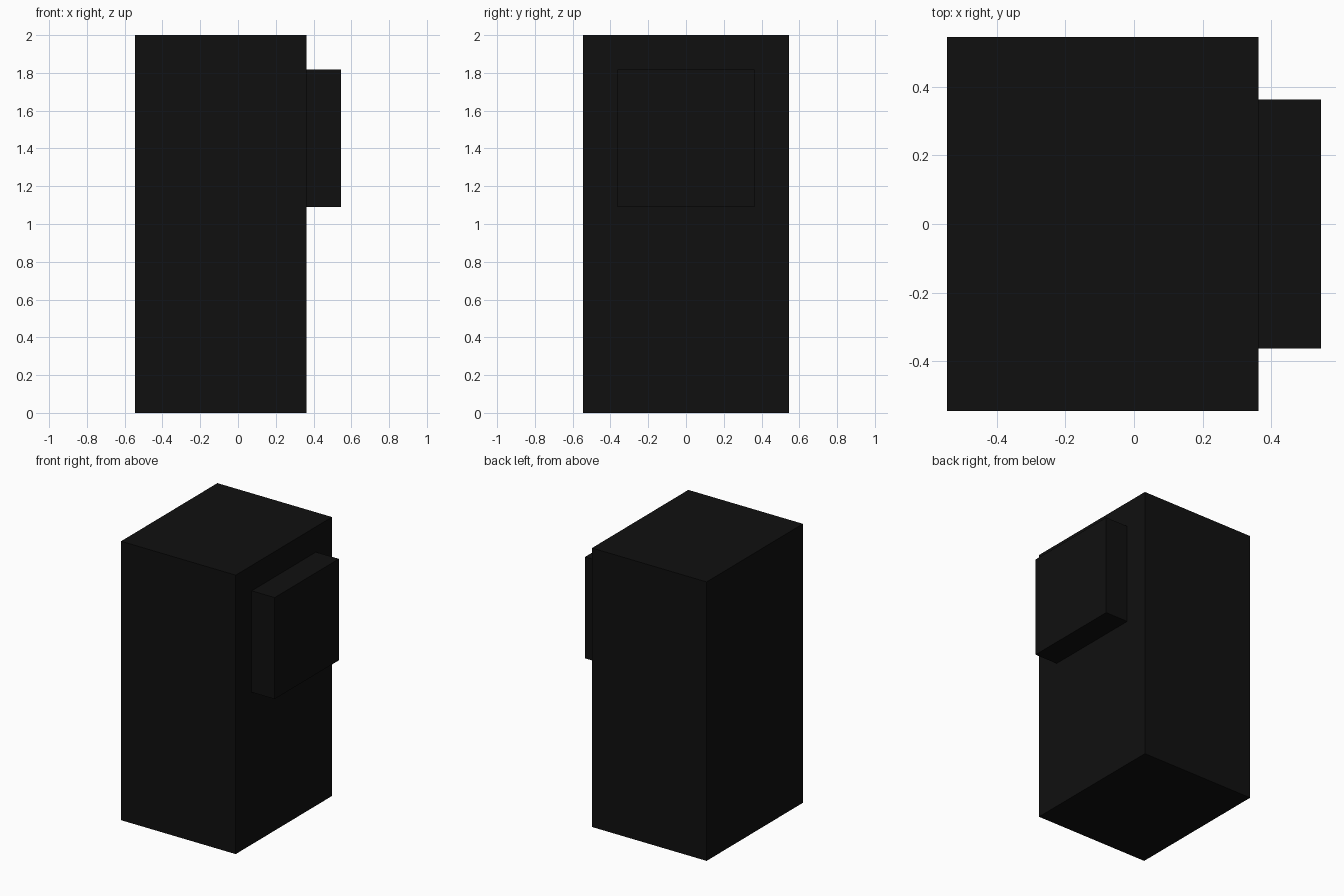
import bpy

if "Cube" in bpy.data.objects:
    bpy.data.objects.remove(bpy.data.objects["Cube"])

U = 2 / 11  # model is laid out on an 11-unit-tall block grid

black = bpy.data.materials.new("near_black")
black.diffuse_color = (0.005, 0.005, 0.005, 1)
black.use_nodes = True
black.node_tree.nodes["Principled BSDF"].inputs["Base Color"].default_value = black.diffuse_color


def box(name, lo, hi):
    """Flat-shaded box between two corners given in block units."""
    bpy.ops.mesh.primitive_cube_add(
        size=1, location=[(a + b) / 2 * U for a, b in zip(lo, hi)])
    ob = bpy.context.object
    ob.name = name
    ob.scale = [(b - a) * U for a, b in zip(lo, hi)]
    bpy.ops.object.transform_apply(location=False, rotation=False, scale=True)
    ob.data.materials.append(black)
    return ob


# Tall main block
box("main_body", (-3, -3, 0), (2, 3, 11))
# Raised panel on the right side
box("side_panel", (2, -2, 6), (3, 2, 10))
